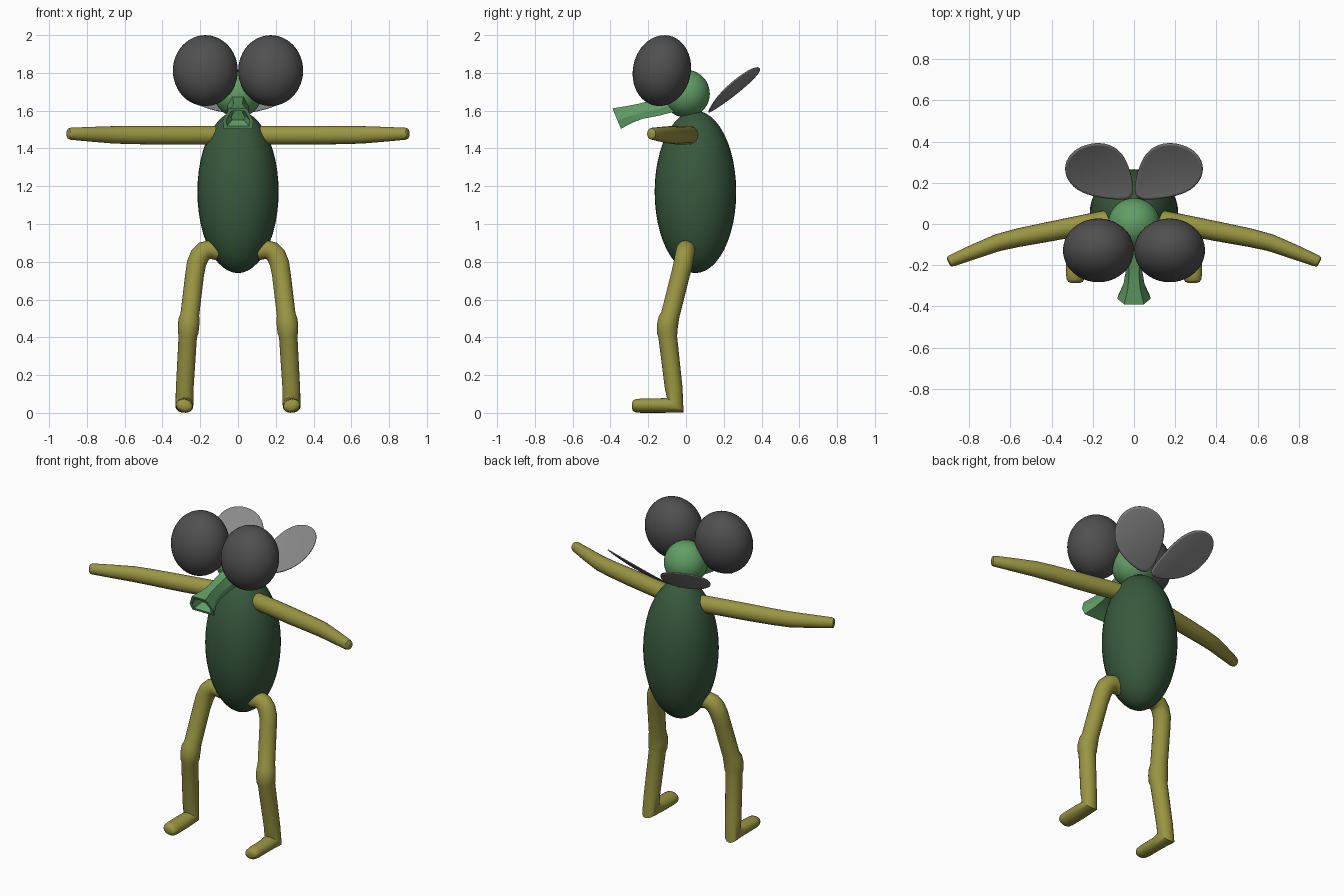
import bpy, bmesh, math
from mathutils import Vector, Matrix

if "Cube" in bpy.data.objects:
    bpy.data.objects.remove(bpy.data.objects["Cube"])


def material(name, r, g, b):
    m = bpy.data.materials.new(name)
    m.diffuse_color = (r, g, b, 1)
    m.use_nodes = True
    m.node_tree.nodes["Principled BSDF"].inputs["Base Color"].default_value = m.diffuse_color
    return m


BODY = material("dark_green", 0.04, 0.10, 0.047)
HEAD = material("light_green", 0.12, 0.34, 0.13)
LIMB = material("olive", 0.32, 0.30, 0.055)
EYE = material("dark_grey", 0.08, 0.08, 0.08)
WING = material("wing_grey", 0.25, 0.25, 0.25)


def finish(name, bm, mat, mirror=False, angle=40):
    bmesh.ops.recalc_face_normals(bm, faces=bm.faces)
    me = bpy.data.meshes.new(name)
    bm.to_mesh(me)
    bm.free()
    ob = bpy.data.objects.new(name, me)
    bpy.context.collection.objects.link(ob)
    me.materials.append(mat)
    bpy.ops.object.select_all(action='DESELECT')
    ob.select_set(True)
    bpy.context.view_layer.objects.active = ob
    bpy.ops.object.shade_smooth_by_angle(angle=math.radians(angle))
    if mirror:
        mod = ob.modifiers.new("mirror", 'MIRROR')
        mod.use_mirror_merge = False
    return ob


def ellipsoid(name, centre, radii, mat, tilt=0, mirror=False):
    bm = bmesh.new()
    m = (Matrix.Translation(centre) @ Matrix.Rotation(math.radians(tilt), 4, 'X')
         @ Matrix.Diagonal((*radii, 1)))
    bmesh.ops.create_uvsphere(bm, u_segments=40, v_segments=24, radius=1, matrix=m)
    return finish(name, bm, mat, mirror)


def skin(bm, rings, caps=True):
    loops = [[bm.verts.new(p) for p in r] for r in rings]
    n = len(loops[0])
    for a, b in zip(loops, loops[1:]):
        for i in range(n):
            j = (i + 1) % n
            bm.faces.new((a[i], a[j], b[j], b[i]))
    if caps:
        bm.faces.new(loops[0])
        bm.faces.new(loops[-1])
    return loops


def tube(name, stations, mat, sides=20):
    """Sweep an ellipse (radii ru, rv) along stations (x, y, z, ru, rv)."""
    pts = [Vector(s[:3]) for s in stations]
    seg = [(b - a).normalized() for a, b in zip(pts, pts[1:])]
    tans = [seg[0]] + [(a + b).normalized() for a, b in zip(seg, seg[1:])] + [seg[-1]]
    u = Vector((0, 1, 0))
    u = (u - tans[0] * u.dot(tans[0])).normalized()
    rings, prev = [], tans[0]
    for p, t, s in zip(pts, tans, stations):
        u = prev.rotation_difference(t) @ u
        v = t.cross(u)
        prev = t
        rings.append([p + u * s[3] * math.cos(k * math.tau / sides)
                      + v * s[4] * math.sin(k * math.tau / sides) for k in range(sides)])
    bm = bmesh.new()
    skin(bm, rings)
    return finish(name, bm, mat, True)


# Body, head and big eyes
ellipsoid("body", (0, 0.05, 1.17), (0.215, 0.216, 0.43), BODY)
ellipsoid("head", (0, 0, 1.69), (0.126, 0.126, 0.126), HEAD)
ellipsoid("eyes", (0.173, -0.128, 1.812), (0.172, 0.153, 0.189), EYE, -12, True)

# Flared snout: six-sided section, recessed at the open end
section = [(-0.55, 1), (0.55, 1), (0.95, -0.2), (0.88, -1), (-0.88, -1), (-0.95, -0.2)]
# y, z, half width, half height, forward lean of the section
snout = [(-0.06, 1.645, 0.065, 0.05, 0.0), (-0.14, 1.62, 0.05, 0.045, 0.1),
         (-0.24, 1.597, 0.044, 0.04, 0.25), (-0.30, 1.58, 0.055, 0.044, 0.35),
         (-0.367, 1.558, 0.086, 0.054, 0.42), (-0.367, 1.558, 0.066, 0.040, 0.42),
         (-0.32, 1.575, 0.036, 0.025, 0.4)]
bm = bmesh.new()
skin(bm, [[(sx * w, y - sz * h * lean, z + sz * h) for sx, sz in section]
          for y, z, w, h, lean in snout])
finish("snout", bm, HEAD, angle=25)

# Arms
tube("arms", [(0.10, 0.022, 1.47, 0.048, 0.048), (0.16, 0.012, 1.47, 0.05, 0.05),
              (0.40, -0.035, 1.47, 0.048, 0.05), (0.56, -0.066, 1.471, 0.045, 0.048),
              (0.66, -0.09, 1.472, 0.042, 0.046), (0.78, -0.136, 1.475, 0.036, 0.039),
              (0.885, -0.178, 1.478, 0.029, 0.032), (0.897, -0.183, 1.478, 0.025, 0.028),
              (0.901, -0.185, 1.478, 0.018, 0.02)], LIMB)

# Legs with bent hip, knee band and mitred heel
tube("legs", [(0.10, 0, 0.855, 0.048, 0.048), (0.15, 0, 0.865, 0.05, 0.05),
              (0.18, -0.003, 0.856, 0.051, 0.052), (0.203, -0.008, 0.832, 0.051, 0.053),
              (0.22, -0.015, 0.79, 0.051, 0.052), (0.23, -0.03, 0.73, 0.05, 0.05),
              (0.255, -0.083, 0.52, 0.05, 0.05), (0.259, -0.092, 0.495, 0.055, 0.056),
              (0.262, -0.099, 0.46, 0.056, 0.057), (0.264, -0.099, 0.425, 0.055, 0.055),
              (0.266, -0.097, 0.405, 0.05, 0.049), (0.282, -0.065, 0.13, 0.047, 0.047),
              (0.284, -0.057, 0.041, 0.06, 0.047), (0.284, -0.13, 0.039, 0.038, 0.047),
              (0.284, -0.24, 0.038, 0.037, 0.047), (0.284, -0.268, 0.038, 0.034, 0.044),
              (0.284, -0.281, 0.038, 0.026, 0.036), (0.284, -0.286, 0.038, 0.014, 0.022)], LIMB)

# Cupped wings: outline seen from above, lifted onto a curved surface
outline = [(0.0, 0.115), (0.10, 0.12), (0.21, 0.135), (0.30, 0.175), (0.342, 0.25),
           (0.325, 0.325), (0.26, 0.38), (0.16, 0.398), (0.08, 0.37), (0.03, 0.30),
           (0.004, 0.20)]
mid = Vector((0.18, 0.265))


def lift(p):
    dy = p[1] - 0.12
    return (p[0], p[1], 1.588 + 0.58 * dy + 0.7 * (dy * dy + p[0] ** 2))


bm = bmesh.new()
rings = [[lift(mid.lerp(Vector(p), f)) for p in outline] for f in (1.0, 0.7, 0.35)]
loops = skin(bm, rings, False)
hub = bm.verts.new(lift(mid))
for i in range(len(outline)):
    bm.faces.new((loops[-1][i], loops[-1][(i + 1) % len(outline)], hub))
wings = finish("wings", bm, WING, True)
sub = wings.modifiers.new("smooth", 'SUBSURF')
sub.levels = sub.render_levels = 2
thick = wings.modifiers.new("thickness", 'SOLIDIFY')
thick.thickness = 0.006
thick.offset = 0
